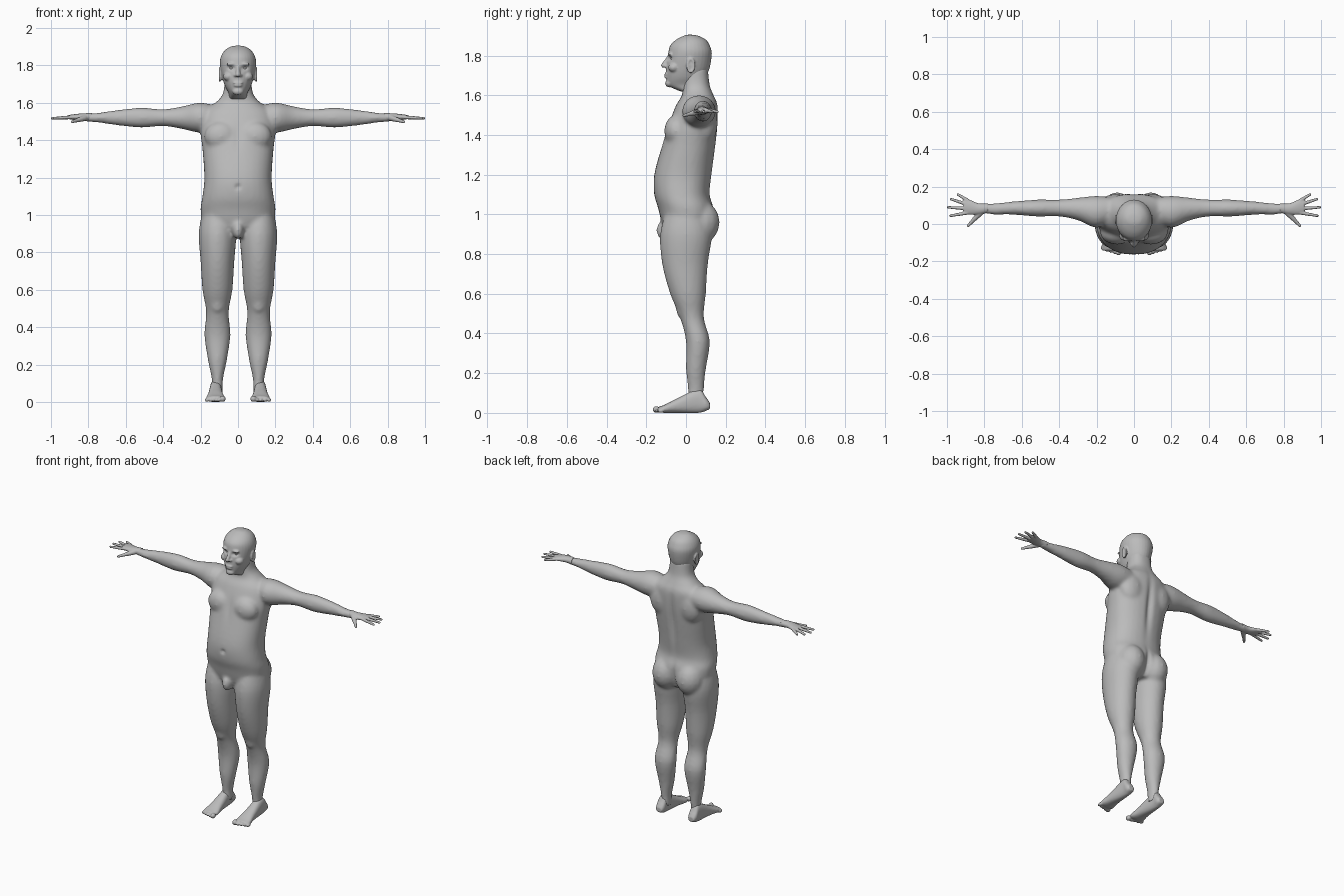
import bpy, bmesh, math
from mathutils import Vector, Matrix

if "Cube" in bpy.data.objects:
    bpy.data.objects.remove(bpy.data.objects["Cube"], do_unlink=True)

SIDES = {"left": 1, "right": -1}

clay = bpy.data.materials.new("plain grey")
clay.use_nodes = True
clay.diffuse_color = (.5, .5, .5, 1)
for node in clay.node_tree.nodes:
    if node.type == "BSDF_PRINCIPLED":
        node.inputs["Base Color"].default_value = clay.diffuse_color

# Unit ball, copied for every rounded form
pattern = bmesh.new()
bmesh.ops.create_uvsphere(pattern, u_segments=16, v_segments=10, radius=1)
pattern.verts.index_update()
BALL_POINTS = [v.co.copy() for v in pattern.verts]
BALL_FACES = [[v.index for v in f.verts] for f in pattern.faces]
pattern.free()


def blob(bm, centre, radii, side=1):
    x, y, z = centre
    place = Matrix.Translation((x * side, y, z)) @ Matrix.Diagonal((*radii, 1))
    verts = [bm.verts.new(place @ point) for point in BALL_POINTS]
    for face in BALL_FACES:
        bm.faces.new([verts[i] for i in face])


def taper(bm, start, end, thick, thin, side=1, count=14):
    """Chain of overlapping balls that narrows towards its end."""
    for k in range(count + 1):
        t = k / count
        radius = thick + (thin - thick) * t
        blob(bm, Vector(start).lerp(Vector(end), t), [radius] * 3, side)


def smooth_rows(rows, steps=4):
    """Catmull-Rom interpolation between neighbouring cross-sections."""
    points = [Vector(row) for row in rows]
    points = [points[0]] + points + [points[-1]]
    result = []
    for before, start, end, after in zip(points, points[1:], points[2:], points[3:]):
        enter, leave = (end - before) / 2, (after - start) / 2
        bend = 3 * (end - start) - 2 * enter - leave
        twist = 2 * (start - end) + enter + leave
        for step in range(steps):
            t = step / steps
            result.append(start + t * (enter + t * (bend + t * twist)))
    return result + [points[-1]]


def loft(bm, rows, axes, centre=0, side=1, power=1, sides=32):
    """Skin through rows of (station, half width, low edge, high edge).
    The axes string names the station, width and edge directions in turn."""
    rings = []
    for station, half, low, high in smooth_rows(rows):
        ring = []
        for k in range(sides):
            angle = math.tau * k / sides
            c, s = (math.copysign(abs(f(angle)) ** power, f(angle)) for f in (math.cos, math.sin))
            place = dict(zip(axes, (station, centre + half * c,
                                    (low + high) / 2 + (high - low) / 2 * s)))
            ring.append(bm.verts.new((place["x"] * side, place["y"], place["z"])))
        rings.append(ring)
    for lower, upper in zip(rings, rings[1:]):
        for k in range(sides):
            bm.faces.new((lower[k - 1], lower[k], upper[k], upper[k - 1]))
    bm.faces.new(rings[0])
    bm.faces.new(rings[-1])


def finish(bm, name, voxel, relax, dents=()):
    """Fuse the overlapping forms into one skin, then press in soft dents."""
    bmesh.ops.recalc_face_normals(bm, faces=bm.faces)
    mesh = bpy.data.meshes.new(name)
    bm.to_mesh(mesh)
    bm.free()
    obj = bpy.data.objects.new(name, mesh)
    bpy.context.collection.objects.link(obj)
    fuse = obj.modifiers.new("fuse", "REMESH")
    fuse.mode, fuse.voxel_size = "VOXEL", voxel
    soften = obj.modifiers.new("soften", "SMOOTH")
    soften.iterations = relax
    graph = bpy.context.evaluated_depsgraph_get()
    skin = bpy.data.meshes.new_from_object(obj.evaluated_get(graph))
    obj.modifiers.clear()
    obj.data = skin
    for centre, radii, push in dents:
        shrink = Matrix.Diagonal([1 / r for r in radii])
        for vert in skin.vertices:
            offset = shrink @ (vert.co - Vector(centre))
            vert.co.y += push * math.exp(-offset.length_squared)
    skin.polygons.foreach_set("use_smooth", [True] * len(skin.polygons))
    skin.materials.clear()
    skin.materials.append(clay)


# Body: torso with neck, then legs and arms
torso = [(.88, .07, -.09, .1), (.95, .18, -.12, .14), (1.03, .2, -.14, .14),
         (1.1, .19, -.16, .12), (1.2, .18, -.16, .13), (1.35, .19, -.12, .15),
         (1.45, .2, -.09, .16), (1.55, .18, -.05, .16), (1.6, .12, -.02, .14),
         (1.65, .08, -.02, .12), (1.74, .07, -.02, .11)]
leg = [(1.02, .08, -.1, .1), (.9, .1, -.13, .13), (.75, .09, -.12, .11),
       (.6, .08, -.08, .1), (.48, .06, -.03, .09), (.36, .07, 0, .12),
       (.22, .05, 0, .1), (.12, .03, .01, .09), (.05, .03, .01, .09)]
arm = [(.1, .06, .02, .14), (.2, .08, -.02, .15), (.3, .06, .02, .14),
       (.4, .045, .04, .13), (.52, .053, .04, .13), (.65, .04, .05, .12),
       (.75, .026, .05, .11), (.82, .02, .06, .11)]
body = bmesh.new()
loft(body, torso, "zxy", power=.88)
blob(body, (0, -.11, .92), (.03, .04, .05))
for side in SIDES.values():
    loft(body, leg, "zxy", .11, side)
    loft(body, arm, "xzy", 1.52, side)
    blob(body, (.09, .07, .96), (.09, .1, .11), side)     # buttock
    blob(body, (.1, .1, 1.46), (.09, .06, .11), side)     # shoulder blade
    blob(body, (.09, -.05, 1.42), (.09, .06, .08), side)  # chest
    blob(body, (.11, -.01, .52), (.04, .04, .05), side)   # kneecap
finish(body, "body", .01, 8, [
    ((0, .16, 1.35), (.02, .09, .16), -.016),    # spine groove
    ((0, .16, .95), (.015, .1, .08), -.02),      # seat cleft
    ((0, -.16, 1.15), (.012, .05, .012), .014),  # navel
    ((0, -.1, 1.42), (.02, .06, .07), .006)])    # breastbone

# Head: skull and jaw, then the face and ears
skull = [(1.62, .05, -.03, .08), (1.65, .05, -.09, .09), (1.69, .07, -.1, .1),
         (1.74, .086, -.1, .12), (1.81, .097, -.09, .13), (1.85, .09, -.08, .12),
         (1.88, .07, -.05, .1), (1.9, .04, -.01, .06), (1.905, .01, .01, .03)]
head = bmesh.new()
loft(head, skull, "zxy")
taper(head, (0, -.09, 1.79), (0, -.113, 1.75), .009, .013)  # nose
blob(head, (0, -.1, 1.706), (.026, .01, .006))              # upper lip
blob(head, (0, -.1, 1.692), (.023, .01, .007))              # lower lip
blob(head, (0, -.085, 1.66), (.03, .02, .02))               # chin
for side in SIDES.values():
    blob(head, (.014, -.1, 1.746), (.009, .012, .008), side)   # nostril wing
    blob(head, (.036, -.08, 1.806), (.027, .012, .009), side)  # brow
    blob(head, (.05, -.06, 1.74), (.03, .03, .025), side)      # cheek
    blob(head, (.09, .02, 1.75), (.01, .015, .03), side)       # ear bowl
    for k in range(16):                                        # ear rim
        rim = Matrix.Rotation(math.tau * k / 16, 3, "X") @ Vector((0, 0, 1))
        blob(head, (.097, .024 + rim.y * .017, 1.75 + rim.z * .033), [.007] * 3, side)
finish(head, "head", .005, 4,
       [((s * .034, -.085, 1.785), (.02, .04, .011), .013) for s in SIDES.values()])

# Paired parts: eyes, hands and feet
palm = [(.78, .022, .06, .11), (.83, .02, .05, .11), (.88, .015, .05, .13), (.91, .01, .06, .13)]
sole = [(.12, .02, .02, .05), (.1, .03, .01, .08), (.06, .03, 0, .12),
        (-.05, .04, 0, .07), (-.11, .05, 0, .04), (-.14, .04, .01, .03)]
for label, side in SIDES.items():
    eye = bmesh.new()
    blob(eye, (.034, -.064, 1.785), (.015, .014, .009), side)
    finish(eye, label + "_eye", .003, 2)

    hand = bmesh.new()
    loft(hand, palm, "xzy", 1.523, side)
    for k in range(4):  # fingers fan out from the knuckles
        knuckle = Vector((.89, .06 + .022 * k, 1.522))
        reach = Vector((.104 - .011 * (k - 1) ** 2, 0, -.005))
        fan = Matrix.Rotation(math.radians(14 * k - 10), 3, "Z")
        taper(hand, knuckle, knuckle + fan @ reach, .0105, .0075, side)
    taper(hand, (.82, .06, 1.518), (.855, .025, 1.507), .016, .012, side)  # thumb
    taper(hand, (.855, .025, 1.507), (.887, -.01, 1.498), .011, .008, side)
    finish(hand, label + "_hand", .004, 3)

    foot = bmesh.new()
    loft(foot, sole, "yxz", .12, side, .85)
    for k in range(5):  # toes from the big one outwards
        radius = .011 if k else .017
        blob(foot, (.082 + .021 * k, -.15 + .006 * k, radius), (radius, .018, radius), side)
    finish(foot, label + "_foot", .005, 4)
